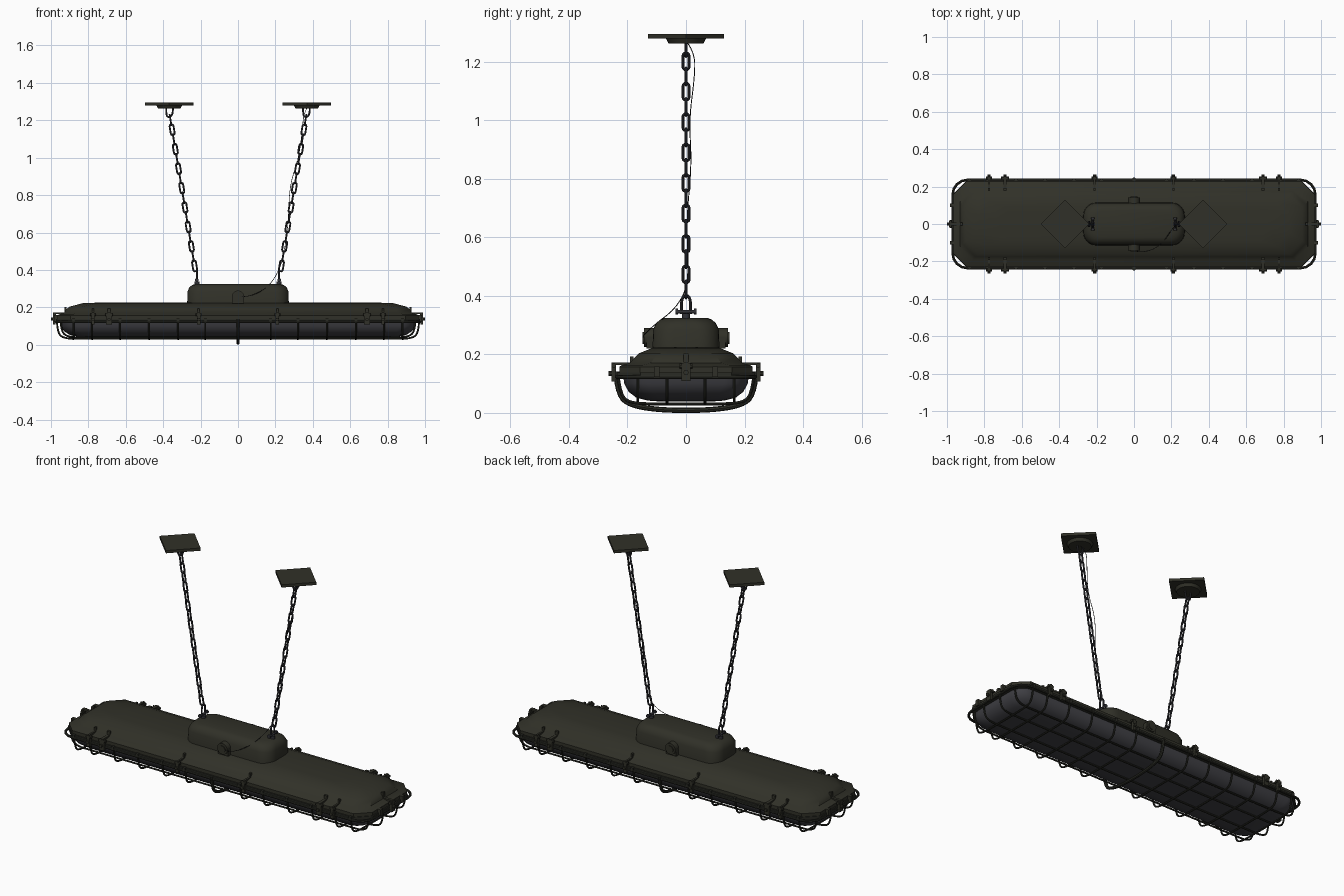
import bpy, bmesh, math
from mathutils import Matrix, Vector

cube = bpy.data.objects.get("Cube")
if cube:
    bpy.data.objects.remove(cube, do_unlink=True)


def material(name, rgb):
    m = bpy.data.materials.new(name)
    m.use_nodes = True
    color = (*rgb, 1)
    m.diffuse_color = color
    bsdf = m.node_tree.nodes["Principled BSDF"]
    bsdf.inputs["Base Color"].default_value = color
    bsdf.inputs["Roughness"].default_value = 0.6
    return m


OLIVE = material("olive_paint", (0.030, 0.030, 0.021))
GLASS = material("smoked_glass", (0.052, 0.052, 0.060))
CAGE = material("cage_metal", (0.023, 0.024, 0.018))
STEEL = material("chain_steel", (0.032, 0.032, 0.038))
CABLE = material("cable_rubber", (0.015, 0.015, 0.015))


def finish(name, mesh, mat):
    ob = bpy.data.objects.new(name, mesh)
    bpy.context.scene.collection.objects.link(ob)
    mesh.materials.clear()
    mesh.materials.append(mat)
    bpy.ops.object.select_all(action="DESELECT")
    ob.select_set(True)
    bpy.context.view_layer.objects.active = ob
    bpy.ops.object.shade_smooth_by_angle(angle=math.radians(35))
    return ob


def from_bmesh(name, bm, mat):
    bmesh.ops.recalc_face_normals(bm, faces=bm.faces)
    mesh = bpy.data.meshes.new(name)
    bm.to_mesh(mesh)
    bm.free()
    return finish(name, mesh, mat)


def outline(hx, hy, r, z, steps):
    """Rectangle with chamfered (steps=1) or rounded corners."""
    pts = []
    for i, (sx, sy) in enumerate([(1, 1), (-1, 1), (-1, -1), (1, -1)]):
        for k in range(steps + 1):
            a = math.pi / 2 * (i + k / steps)
            pts.append((sx * (hx - r) + r * math.cos(a), sy * (hy - r) + r * math.sin(a), z))
    return pts


def loft(name, rings, r, steps, mat):
    """Shell through (half length, half width, height) sections."""
    bm = bmesh.new()
    loops = [[bm.verts.new(p) for p in outline(hx, hy, r, z, steps)] for hx, hy, z in rings]
    n = len(loops[0])
    for lo, hi in zip(loops, loops[1:]):
        for i in range(n):
            bm.faces.new((lo[i], lo[(i + 1) % n], hi[(i + 1) % n], hi[i]))
    bm.faces.new(loops[0])
    bm.faces.new(loops[-1])
    return from_bmesh(name, bm, mat)


def tubes(name, paths, radius, mat, cyclic=False, smooth=True):
    """Round wires along point lists, joined in one mesh."""
    cu = bpy.data.curves.new(name, "CURVE")
    cu.dimensions = "3D"
    cu.bevel_depth = radius
    cu.bevel_resolution = 2
    cu.use_fill_caps = True
    for pts in paths:
        sp = cu.splines.new("NURBS" if smooth else "POLY")
        sp.points.add(len(pts) - 1)
        for p, co in zip(sp.points, pts):
            p.co = (*co, 1)
        sp.use_cyclic_u = cyclic
        if smooth:
            sp.order_u = 3
            sp.use_endpoint_u = not cyclic
            sp.resolution_u = 4
    tmp = bpy.data.objects.new(name + "_path", cu)
    bpy.context.scene.collection.objects.link(tmp)
    dg = bpy.context.evaluated_depsgraph_get()
    mesh = bpy.data.meshes.new_from_object(tmp.evaluated_get(dg))
    bpy.data.objects.remove(tmp, do_unlink=True)
    return finish(name, mesh, mat)


def add_box(bm, center, size):
    m = Matrix.Translation(center) @ Matrix.Diagonal((*size, 1))
    bmesh.ops.create_cube(bm, size=1, matrix=m)


def add_cylinder(bm, center, r, depth, axis="Z", sides=24, r2=None):
    m = Matrix.Translation(center)
    if axis != "Z":
        m = m @ Matrix.Rotation(math.pi / 2, 4, "Y" if axis == "X" else "X")
    bmesh.ops.create_cone(bm, cap_ends=True, segments=sides, radius1=r,
                          radius2=r if r2 is None else r2, depth=depth, matrix=m)


# Housing, gasket rim, diffuser and ballast box
loft("housing", [(0.965, 0.228, 0.135), (0.965, 0.228, 0.157), (0.955, 0.220, 0.163),
                 (0.930, 0.192, 0.170), (0.918, 0.175, 0.190), (0.900, 0.160, 0.204),
                 (0.830, 0.115, 0.222), (0.730, 0.085, 0.226)], 0.07, 1, OLIVE)
loft("gasket_rim", [(0.972, 0.236, 0.120), (0.972, 0.236, 0.138)], 0.08, 1, CAGE)
loft("diffuser", [(0.950, 0.215, 0.130), (0.946, 0.211, 0.100), (0.930, 0.196, 0.072),
                  (0.900, 0.170, 0.052), (0.850, 0.130, 0.042), (0.780, 0.090, 0.039)],
     0.08, 5, GLASS)
loft("ballast_box", [(0.272, 0.115, 0.210), (0.270, 0.112, 0.285), (0.260, 0.102, 0.307),
                     (0.245, 0.088, 0.319), (0.225, 0.072, 0.325)], 0.07, 6, OLIVE)

# Wire guard: cross ribs, lengthwise wires, rim wire and heavy centre band
rib = [(0.232, 0.128), (0.225, 0.065), (0.195, 0.034), (0.11, 0.030)]


def mirrored(half):
    return half + [(0, half[-1][1])] + [(-a, z) for a, z in reversed(half)]


rib_x = [s * x for x in (0.175, 0.32, 0.475, 0.63, 0.78, 0.88) for s in (1, -1)]
tubes("guard_ribs", [[(x, y, z) for y, z in mirrored(rib)] for x in rib_x], 0.005, CAGE)
lengthwise = []
for y, lift, back in ((0.065, 0, 0), (0.165, 0.008, 0.02)):
    half = [(0.968 - back, 0.128), (0.966 - back, 0.06 + lift),
            (0.925 - back, 0.032 + lift), (0.82, 0.032 + lift)]
    for s in (1, -1):
        lengthwise.append([(x, s * y, z) for x, z in mirrored(half)])
tubes("guard_long_wires", lengthwise, 0.005, CAGE)
tubes("guard_rim_wire", [outline(0.970, 0.236, 0.08, 0.122, 4)], 0.007, CAGE, True, False)
band = [(0.240, 0.135), (0.232, 0.060), (0.190, 0.026), (0.100, 0.011)]
tubes("guard_centre_band", [[(0, y, z) for y, z in mirrored(band)[:4]]
                            + [(0, 0, 0.008)]
                            + [(0, y, z) for y, z in mirrored(band)[5:]]], 0.009, CAGE)

# Small rivets where the ribs meet the rim
bm = bmesh.new()
for x in rib_x:
    for s in (1, -1):
        add_box(bm, (x, s * 0.235, 0.130), (0.016, 0.014, 0.022))
from_bmesh("rib_rivets", bm, CAGE)

# Side clips: lever, bail arm and pivot pin
bm = bmesh.new()
for x in (0.21, 0.69, 0.775):
    wide = 0.030 if x == 0.69 else 0.018
    for sx in (1, -1):
        for sy in (1, -1):
            c = sx * x
            add_box(bm, (c, sy * 0.247, 0.138), (wide, 0.016, 0.062))
            add_box(bm, (c, sy * 0.220, 0.168), (wide * 0.6, 0.068, 0.010))
            add_box(bm, (c, sy * 0.186, 0.180), (wide * 0.6, 0.012, 0.026))
            add_cylinder(bm, (c, sy * 0.258, 0.135), 0.009, 0.014, "Y", 10)
            add_cylinder(bm, (c, sy * 0.247, 0.162), 0.008, wide + 0.014, "X", 10)
from_bmesh("side_clips", bm, OLIVE)

# End clips
bm = bmesh.new()
for s in (1, -1):
    add_box(bm, (s * 0.982, 0, 0.140), (0.014, 0.030, 0.062))
    add_box(bm, (s * 0.955, 0, 0.168), (0.066, 0.016, 0.010))
    add_box(bm, (s * 0.922, 0, 0.186), (0.012, 0.016, 0.034))
    add_cylinder(bm, (s * 0.991, 0, 0.138), 0.009, 0.018, "X", 10)
    add_cylinder(bm, (s * 0.980, 0, 0.160), 0.008, 0.045, "Y", 10)
    for y in (0.10, -0.10):
        add_box(bm, (s * 0.973, y, 0.140), (0.024, 0.020, 0.036))
from_bmesh("end_clips", bm, OLIVE)

# Cable glands on both long sides of the ballast box
bm = bmesh.new()
for s in (1, -1):
    add_box(bm, (0, s * 0.118, 0.240), (0.064, 0.034, 0.040))
    add_cylinder(bm, (0, s * 0.122, 0.258), 0.032, 0.042, "Y")
    add_cylinder(bm, (0, s * 0.142, 0.256), 0.020, 0.012, "Y")
from_bmesh("cable_glands", bm, OLIVE)

# Hanging gear, one set per side
pitch = 0.052
for side, s in (("left", 1), ("right", -1)):
    def on_chain(z):
        return Vector((s * (0.222 + (z - 0.36) * 0.165), 0, z))

    bm = bmesh.new()
    add_cylinder(bm, (s * 0.368, 0, 1.287), 0.130, 0.016, sides=4)
    from_bmesh(side + "_ceiling_plate", bm, OLIVE)
    bm = bmesh.new()
    add_cylinder(bm, (s * 0.368, 0, 1.271), 0.060, 0.016, r2=0.068, sides=32)
    from_bmesh(side + "_ceiling_disc", bm, OLIVE)

    # Chain of alternately turned links
    tilt = Matrix.Rotation(s * math.atan(0.165), 4, "Y")
    links = []
    for k in range(16):
        turn = Matrix.Rotation(math.pi / 2 * (k % 2 + 1), 4, "Z")
        m = Matrix.Translation(on_chain(1.2015 - pitch * k)) @ tilt @ turn
        loop = []
        for i in range(12):
            a = math.pi * (i if i < 6 else i - 6) / 5 + (0 if i < 6 else math.pi)
            end = 0.019 if i < 6 else -0.019
            loop.append(m @ Vector((0.0105 * math.cos(a), 0, end + 0.0105 * math.sin(a))))
        links.append(loop)
    tubes(side + "_chain", links, 0.0050, STEEL, True, False)

    # Ceiling eye and lower shackle with its cross pin
    x = s * 0.366
    tubes(side + "_ceiling_eye", [[(x - 0.018, 0, 1.268), (x - 0.018, 0, 1.235),
                                   (x - 0.012, 0, 1.218), (x + 0.004, 0, 1.218),
                                   (x + 0.018, 0, 1.235), (x + 0.018, 0, 1.268)]],
          0.005, STEEL)
    x = s * 0.220
    tubes(side + "_shackle", [[(x, -0.015, 0.338), (x, -0.017, 0.380), (x, -0.008, 0.401),
                               (x, 0.008, 0.401), (x, 0.017, 0.380), (x, 0.015, 0.338)]],
          0.005, STEEL)
    bm = bmesh.new()
    add_cylinder(bm, (x, 0, 0.326), 0.013, 0.026, sides=16)
    add_cylinder(bm, (x, 0, 0.346), 0.006, 0.066, "Y", 12)
    for y in (0.032, -0.032):
        add_cylinder(bm, (x, y, 0.346), 0.010, 0.008, "Y", 12)
    from_bmesh(side + "_shackle_pin", bm, STEEL)

# Thin supply cable following the left chain down to the front gland
tubes("supply_cable", [[(0.368, 0.005, 1.265), (0.350, 0.030, 1.230), (0.345, 0.030, 1.150),
                        (0.325, 0.010, 1.000), (0.275, 0.020, 0.850), (0.270, 0.000, 0.650),
                        (0.240, 0.012, 0.450), (0.200, -0.030, 0.360), (0.150, -0.110, 0.300),
                        (0.060, -0.155, 0.255), (0, -0.145, 0.256)]], 0.0016, CABLE)
